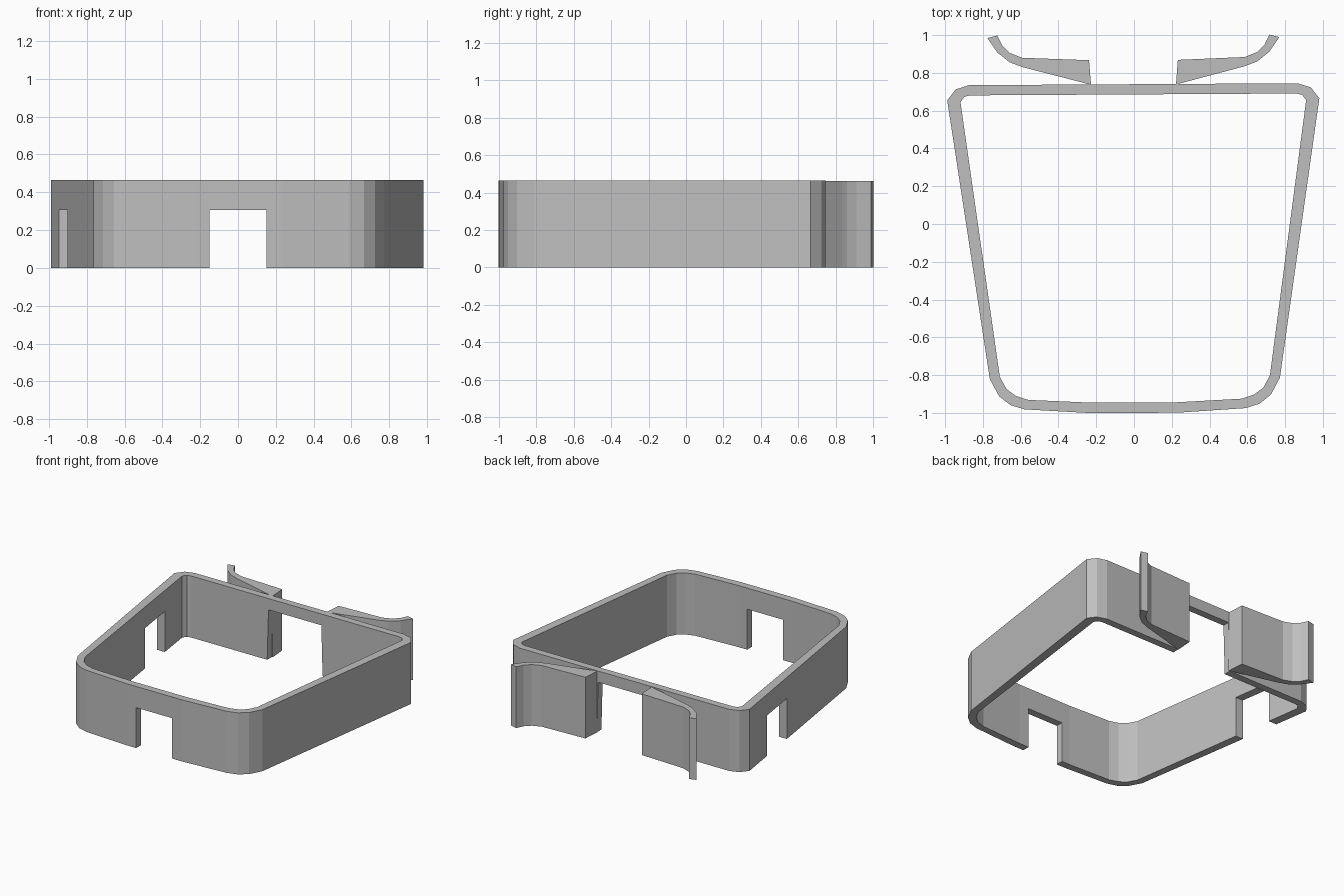
import bpy, bmesh
from math import radians
from mathutils import Matrix

cube = bpy.data.objects.get("Cube")
if cube:
    bpy.data.objects.remove(cube)

H = 0.465
TILT = Matrix.Rotation(radians(0.33), 4, 'Z')   # slight skew of the whole part

grey = bpy.data.materials.new("light_grey")
GREY = (0.52, 0.52, 0.52, 1)
grey.use_nodes = True
grey.diffuse_color = GREY
grey.node_tree.nodes["Principled BSDF"].inputs["Base Color"].default_value = GREY


def finish(name, bm):
    bmesh.ops.recalc_face_normals(bm, faces=bm.faces)
    me = bpy.data.meshes.new(name)
    bm.to_mesh(me)
    bm.free()
    me.materials.append(grey)
    ob = bpy.data.objects.new(name, me)
    bpy.context.collection.objects.link(ob)
    return ob


def mirrored(half):
    return half + [(-x, y) for x, y in reversed(half)]


def loft(bm, loops):
    """Bridge closed loops of equal length, the last back to the first."""
    rings = [[bm.verts.new(p) for p in loop] for loop in loops]
    n = len(rings[0])
    for a, b in zip(rings, rings[1:] + rings[:1]):
        for i in range(n):
            j = (i + 1) % n
            bm.faces.new((a[i], a[j], b[j], b[i]))


def prism(name, points, z0, z1, spread=1.0):
    """Extrude an outline; spread widens its lower end in x."""
    bm = bmesh.new()
    low = [bm.verts.new((x * spread, y, z0)) for x, y in points]
    top = [bm.verts.new((x, y, z1)) for x, y in points]
    bm.faces.new(low)
    bm.faces.new(top)
    for i in range(len(low)):
        j = (i + 1) % len(low)
        bm.faces.new((low[i], low[j], top[j], top[i]))
    return finish(name, bm)


def rect(x0, x1, y0, y1):
    return [(x0, y0), (x1, y0), (x1, y1), (x0, y1)]


# Tapered wall with rounded corners
outer = mirrored([(0.23, -1.0), (0.585, -0.978), (0.66, -0.955), (0.72, -0.907),
                  (0.768, -0.817), (0.985, 0.66), (0.94, 0.718), (0.87, 0.74)])
inner = mirrored([(0.225, -0.945), (0.565, -0.928), (0.63, -0.907), (0.68, -0.87),
                  (0.715, -0.805), (0.915, 0.65), (0.895, 0.678), (0.865, 0.686)])
bm = bmesh.new()
loft(bm, [[(x, y, z) for x, y in ring]
          for ring, z in ((outer, 0), (outer, H), (inner, H), (inner, 0))])
bm.transform(TILT)
wall = finish("frame_wall", bm)

# Openings in the front, right and back of the wall
cutters = [prism("front_cutter", rect(-0.15, 0.15, -1.1, -0.85), -0.1, 0.305),
           prism("side_cutter", rect(-1.1, -0.8, 0.085, 0.385), -0.1, 0.305),
           prism("back_cutter", rect(-0.225, 0.215, 0.6, 0.8), -0.1, 0.38, 1.06)]
bpy.context.view_layer.objects.active = wall
for cutter in cutters:
    mod = wall.modifiers.new(cutter.name, 'BOOLEAN')
    mod.operation = 'DIFFERENCE'
    mod.solver = 'EXACT'
    mod.object = cutter
    bpy.ops.object.modifier_apply(modifier=mod.name)
    bpy.data.objects.remove(cutter)

# Curved guides flaring out behind the back opening
guide = [(0.225, 0.738), (0.235, 0.868), (0.59, 0.882), (0.655, 0.908), (0.695, 0.948),
         (0.72, 1.0), (0.773, 0.987), (0.72, 0.91), (0.655, 0.858), (0.585, 0.832)]
for name, side in (("left_guide", 1), ("right_guide", -1)):
    ob = prism(name, [(side * x, y) for x, y in guide], 0, H - 0.003)
    ob.data.transform(Matrix.Rotation(radians(0.2), 4, 'Z'))
